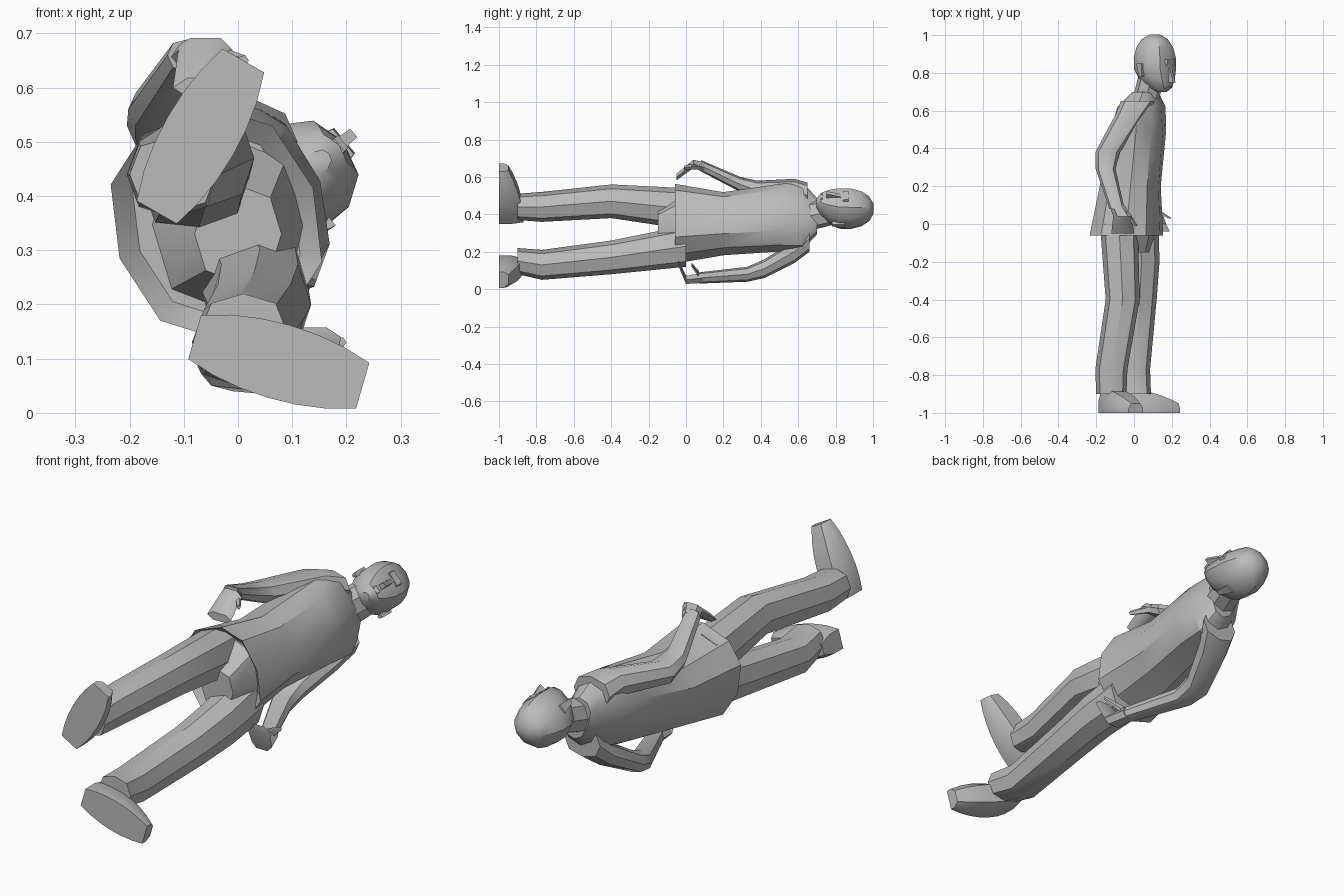
import bpy, bmesh
from math import sin, cos, pi, radians, sqrt, copysign
from mathutils import Vector

cube = bpy.data.objects.get("Cube")
if cube:
    bpy.data.objects.remove(cube)

# One plain colour for the whole figure
colour = (0.5, 0.5, 0.5, 1)
grey = bpy.data.materials.new("plain_grey")
grey.use_nodes = True
grey.diffuse_color = colour
grey.node_tree.nodes["Principled BSDF"].inputs["Base Color"].default_value = colour

length_axis = Vector((0, 1, 0))


def facing(degrees):
    return Vector((cos(radians(degrees)), 0, sin(radians(degrees))))


def loft(name, rings):
    """Skin a list of equal-length point rings and cap both ends."""
    bm = bmesh.new()
    loops = [[bm.verts.new(point) for point in points] for points in rings]
    for lower, upper in zip(loops, loops[1:]):
        for i in range(len(lower)):
            bm.faces.new((lower[i - 1], lower[i], upper[i], upper[i - 1]))
    bm.faces.new(loops[0])
    bm.faces.new(loops[-1])
    bmesh.ops.recalc_face_normals(bm, faces=bm.faces)
    mesh = bpy.data.meshes.new(name)
    bm.to_mesh(mesh)
    bm.free()
    mesh.materials.append(grey)
    body_part = bpy.data.objects.new(name, mesh)
    bpy.context.collection.objects.link(body_part)
    bpy.ops.object.select_all(action="DESELECT")
    body_part.select_set(True)
    bpy.context.view_layer.objects.active = body_part
    bpy.ops.object.shade_smooth_by_angle(angle=radians(35))


def fuller(value):
    """Push an oval slightly towards a rounded box."""
    return copysign(abs(value) ** 0.85, value)


def oval(centre, depth, width, forward=facing(0), sides=8):
    """Cross-section across the length of the body."""
    sideways = forward.cross(length_axis)
    angles = [2 * pi * i / sides for i in range(sides)]
    return [Vector(centre) + forward * depth * fuller(cos(a)) + sideways * width * fuller(sin(a))
            for a in angles]


def limb(name, joints, start, end, sides=8):
    """Tube through the joints, tapering evenly from start size to end size."""
    rings = []
    for i, joint in enumerate(joints):
        depth, width = Vector(start).lerp(Vector(end), i / (len(joints) - 1))
        rings.append(oval(joint, depth, width, sides=sides))
    loft(name, rings)


# Shirt: flared hem recessed underneath, waist, chest, shoulders and collar
twist = facing(20)
hem = Vector((-0.04, -0.06, 0.35))
waist = Vector((-0.02, 0.2, 0.35))
chest = Vector((0.02, 0.48, 0.38))
shoulders = Vector((0.04, 0.62, 0.39))
collar = Vector((0.06, 0.7, 0.39))
loft("shirt", [
    oval(hem + length_axis * 0.04, 0.15, 0.17, twist, sides=10),
    oval(hem, 0.19, 0.21, twist, sides=10),
    oval(waist, 0.16, 0.165, twist, sides=10),
    oval(chest, 0.14, 0.18, twist, sides=10),
    oval(shoulders, 0.11, 0.19, twist, sides=10),
    oval(collar, 0.06, 0.1, twist, sides=10),
])

# Trousers: hips and two legs through thigh, knee and ankle
hip_joints = [(0, -0.15, 0.33), (-0.02, 0, 0.35)]
limb("trouser_hips", hip_joints, start=(0.08, 0.09), end=(0.15, 0.17))
leg_joints = {
    "right": [(-0.08, 0, 0.43), (-0.07, -0.2, 0.45), (-0.06, -0.4, 0.47),
              (-0.12, -0.77, 0.44), (-0.12, -0.9, 0.44)],
    "left": [(0.03, 0, 0.23), (0.04, -0.2, 0.2), (0.03, -0.4, 0.17),
             (0, -0.77, 0.13), (0.01, -0.9, 0.15)],
}
for label, joints in leg_joints.items():
    limb(label + "_leg", joints, start=(0.1, 0.11), end=(0.08, 0.07))


# Shoes: rounded sole outline with the upper sloping down to the toe
def shoe(name, heel, toe):
    heel, toe = Vector(heel), Vector(toe)
    sideways = (toe - heel).cross(length_axis).normalized()
    rings = []
    steps = 6
    for step in range(steps + 1):
        along = step / steps
        edge = sideways * 0.07 * sqrt(sin(pi * (0.12 + 0.75 * along)))
        height = length_axis * (0.13 - 0.08 * along ** 2)
        middle = heel.lerp(toe, along)
        rings.append([middle - edge, middle - edge + height / 2, middle - edge * 0.6 + height,
                      middle + edge * 0.6 + height, middle + edge + height / 2, middle + edge])
    loft(name, rings)


shoe("right_shoe", heel=(-0.15, -1, 0.37), toe=(0.01, -1, 0.65))
shoe("left_shoe", heel=(-0.08, -1, 0.14), toe=(0.23, -1, 0.05))

# Arms: shoulder, upper arm, elbow, forearm and wrist
arm_joints = {
    "right": [(0.02, 0.65, 0.5), (-0.02, 0.58, 0.53), (-0.14, 0.38, 0.53),
              (-0.15, 0.29, 0.56), (-0.09, 0.08, 0.66)],
    "left": [(0.06, 0.66, 0.27), (0.03, 0.58, 0.2), (-0.02, 0.42, 0.11),
             (-0.01, 0.33, 0.08), (0.1, 0.07, 0.06)],
}
# Hands: flat palms curling inward, each with a thumb
palm_joints = {
    "right": [(-0.09, 0.1, 0.65), (-0.06, 0.04, 0.67), (-0.06, -0.05, 0.6)],
    "left": [(0.1, 0.09, 0.06), (0.12, 0, 0.05), (0.13, -0.04, 0.14)],
}
thumb_joints = {
    "right": [(-0.05, 0.07, 0.66), (0.01, -0.01, 0.65)],
    "left": [(0.12, 0.07, 0.08), (0.19, 0.03, 0.13)],
}
for label in ("right", "left"):
    limb(label + "_arm", arm_joints[label], start=(0.09, 0.07), end=(0.04, 0.03))
    limb(label + "_hand", palm_joints[label], start=(0.04, 0.03), end=(0.06, 0.02), sides=6)
    limb(label + "_thumb", thumb_joints[label], start=(0.02, 0.02), end=(0.01, 0.01), sides=5)

# Neck and head: an egg shape whose jaw pushes out along the facing direction
face = facing(40)
across = face.cross(length_axis)
skull = Vector((0.11, 0.85, 0.43))
limb("neck", [(0.06, 0.65, 0.39), skull], start=(0.07, 0.08), end=(0.07, 0.07))
head_rings = []
bands = 8
for band in range(bands):
    angle = pi * (band + 0.5) / bands
    jaw = max(0, cos(angle)) ** 2
    middle = skull - length_axis * 0.155 * cos(angle) + face * 0.05 * jaw
    size = fuller(sin(angle))
    head_rings.append(oval(middle, 0.11 * size, 0.105 * size * (1 - jaw / 4), face, sides=10))
loft("head", head_rings)


# Facial features: small tapered wedges standing out of the head
def feature(name, bottom, top, reach, half_width, offset=0):
    rows = []
    for height, out in zip((bottom, top), reach):
        root = skull + length_axis * height + across * offset
        tip = root + face * out
        edge = across * half_width
        rows.append([root - edge, root + edge, tip + edge / 2, tip - edge / 2])
    loft(name, rows)


feature("nose", bottom=-0.1, top=-0.02, reach=(0.135, 0.11), half_width=0.02)
feature("lips", bottom=-0.13, top=-0.12, reach=(0.1, 0.11), half_width=0.03)
feature("brow", bottom=-0.01, top=0.02, reach=(0.11, 0.113), half_width=0.06)
for label, offset in (("right", -0.1), ("left", 0.1)):
    feature(label + "_ear", bottom=-0.07, top=0, reach=(-0.02, -0.04),
            half_width=0.01, offset=offset)
